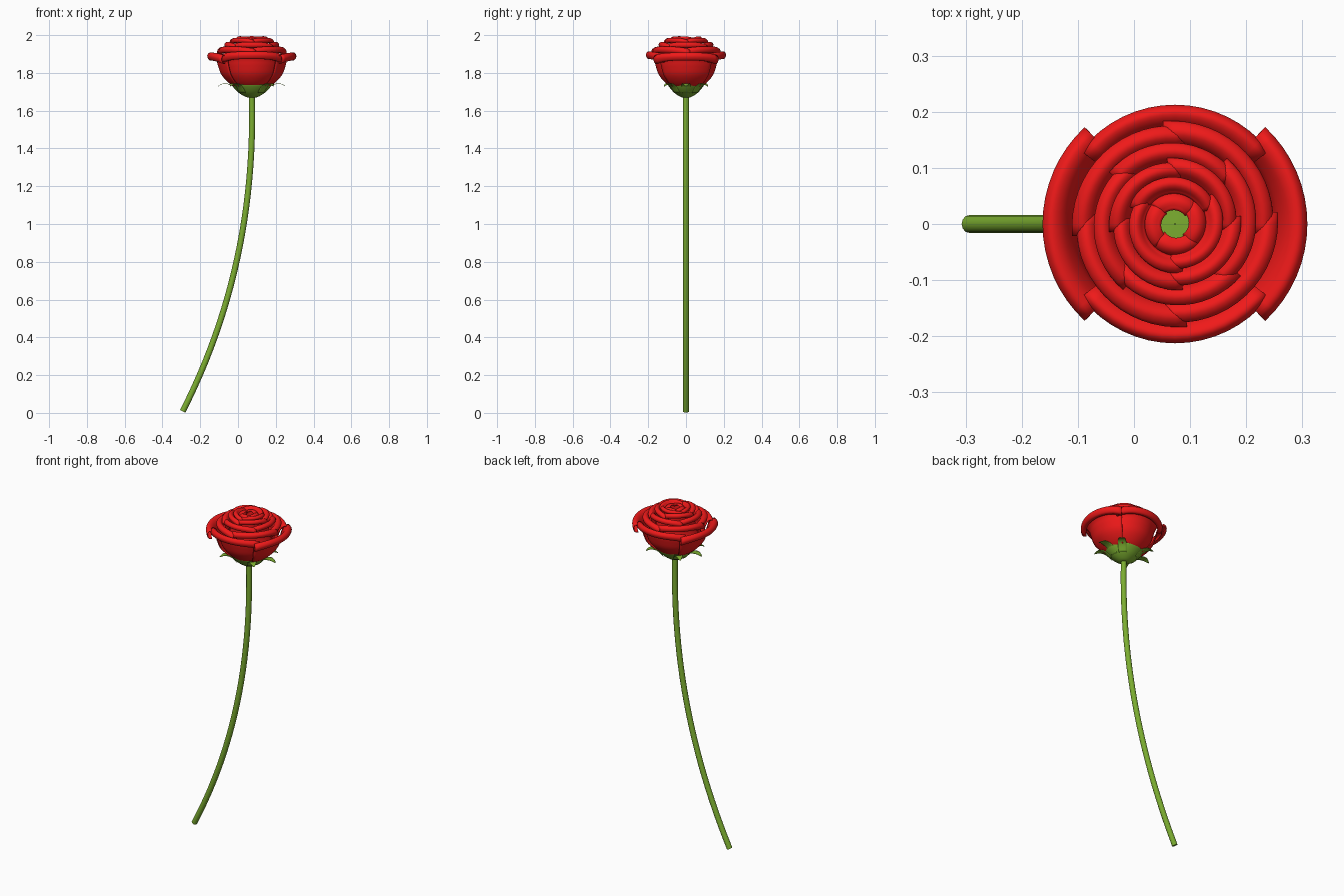
import bpy, math
from mathutils import Vector

if "Cube" in bpy.data.objects:
    bpy.data.objects.remove(bpy.data.objects["Cube"])

CX = 0.073  # flower axis


def material(name, color):
    m = bpy.data.materials.new(name)
    m.diffuse_color = color
    m.use_nodes = True
    m.node_tree.nodes["Principled BSDF"].inputs["Base Color"].default_value = m.diffuse_color
    return m


RED = material("petal_red", (0.87, 0.01, 0.01, 1))
GREEN = material("leaf_green", (0.2, 0.42, 0.03, 1))


def smooth_path(pts, steps=4):
    """Catmull-Rom through (r, z) points."""
    p = [Vector(q) for q in pts]
    p = [2 * p[0] - p[1]] + p + [2 * p[-1] - p[-2]]
    out = []
    for i in range(1, len(p) - 2):
        a, b, c, d = p[i - 1:i + 3]
        for s in range(steps):
            t = s / steps
            out.append(0.5 * (2 * b + (c - a) * t + (2 * a - 5 * b + 4 * c - d) * t * t
                              + (3 * b - a - 3 * c + d) * t ** 3))
    return out + [p[-2]]


def sheet(name, profile, angle, half, mat, drop=0.0, twist=0.0, taper=False,
          sy=1.0, cols=16, thick=0.004):
    """Sweep a profile through an arc; edges drop and may taper to a point."""
    path = smooth_path(profile)
    n = len(path) - 1
    verts, faces = [], []
    for j, (r, z) in enumerate(path):
        v = j / n
        w = half * (1.02 - v) ** 0.8 if taper else half
        for i in range(cols + 1):
            u = 2 * i / cols - 1
            a = angle + u * w
            rr = r + twist * u * v
            zz = z - drop * abs(u) ** 3 * v
            verts.append((CX + rr * math.cos(a), sy * rr * math.sin(a), zz))
    k = cols + 1
    for j in range(n):
        for i in range(cols):
            q = j * k + i
            faces.append((q, q + 1, q + k + 1, q + k))
    me = bpy.data.meshes.new(name)
    me.from_pydata(verts, [], faces)
    me.polygons.foreach_set("use_smooth", [True] * len(me.polygons))
    me.materials.append(mat)
    ob = bpy.data.objects.new(name, me)
    bpy.context.collection.objects.link(ob)
    if thick:
        mod = ob.modifiers.new("thickness", "SOLIDIFY")
        mod.thickness = thick
        mod.offset = 0
    return ob


# stem: one curved tube
p0, p1, p2 = Vector((-0.293, 0, 0.008)), Vector((0.10, 0, 0.78)), Vector((CX, 0, 1.685))
cu = bpy.data.curves.new("stem", "CURVE")
cu.dimensions = "3D"
cu.bevel_depth = 0.016
cu.bevel_resolution = 4
cu.resolution_u = 24
cu.use_fill_caps = True
sp = cu.splines.new("BEZIER")
sp.bezier_points.add(1)
a, b = sp.bezier_points
a.co, b.co = p0, p2
a.handle_right = p0 + (p1 - p0) * 2 / 3
a.handle_left = p0 - (p1 - p0) / 3
b.handle_left = p2 + (p1 - p2) * 2 / 3
b.handle_right = p2 - (p1 - p2) / 3
cu.materials.append(GREEN)
bpy.context.collection.objects.link(bpy.data.objects.new("stem", cu))

# receptacle: green cup under the petals, with a floor
sheet("receptacle", [(0.001, 1.668), (0.03, 1.672), (0.065, 1.692), (0.09, 1.715), (0.107, 1.738),
                     (0.095, 1.738), (0.05, 1.725), (0.001, 1.725)],
      0, math.pi, GREEN, sy=0.9, cols=40, thick=0)

# sepals: thin hooked points
for i in range(6):
    s = 1.0 if i % 3 == 0 else 0.8
    ang = (0, 45, 135, 180, 225, 315)[i]
    prof = [(0.07, 1.695), (0.098, 1.728), (0.098 + 0.028 * s, 1.741),
            (0.098 + 0.056 * s, 1.742), (0.098 + 0.08 * s, 1.73)]
    sheet(f"sepal_{i + 1}", prof, math.radians(ang), 0.3, GREEN, taper=True, cols=6, thick=0.002)

# outer petals: bowl with a rolled rim, wider at the sides than front and back
outer = [(0.02, 1.70), (0.10, 1.733), (0.155, 1.785), (0.176, 1.835), (0.185, 1.868),
         (0.202, 1.897), (0.222, 1.906), (0.234, 1.89), (0.225, 1.87), (0.207, 1.868)]
for i, side in enumerate(("right", "back", "left", "front")):
    k, dz = (1.0, 0.0) if i % 2 == 0 else (0.9, 0.008)
    sheet(f"outer_petal_{side}", [(r * k, z + dz * j / 9) for j, (r, z) in enumerate(outer)],
          i * math.pi / 2, math.radians(47 if i % 2 == 0 else 52), RED, drop=0.02)

# inner petal rings: (rim radius, rim height, count, phase in degrees)
rings = [(0.178, 1.938, 4, 45), (0.143, 1.962, 4, 0), (0.112, 1.984, 4, 45), (0.082, 1.992, 3, 90)]
for n, (r, z, count, phase) in enumerate(rings):
    c = 0.024 - 0.003 * n  # roll size
    prof = [(0.02, 1.71), (0.55 * r, 1.76), (r - 1.6 * c, 1.84), (r - 1.8 * c, z - 2 * c),
            (r - 1.4 * c, z - 0.6 * c), (r - 0.7 * c, z), (r - 0.05 * c, z - 0.4 * c),
            (r - 0.15 * c, z - 1.1 * c), (r - 0.7 * c, z - 1.2 * c)]
    for i in range(count):
        sheet(f"petal_ring_{n + 1}_{i + 1}", prof, math.radians(phase) + i * 2 * math.pi / count,
              math.pi / count * 1.15, RED, drop=0.022, twist=0.006)

# heart: closed bud petals folding inwards around a small opening
heart = [(0.03, 1.725), (0.045, 1.80), (0.056, 1.89), (0.06, 1.94), (0.054, 1.972),
         (0.042, 1.985), (0.025, 1.982)]
for i in range(4):
    sheet(f"heart_petal_{i + 1}", heart, i * math.pi / 2, math.pi / 4 * 1.1, RED, drop=0.008, twist=0.002)
